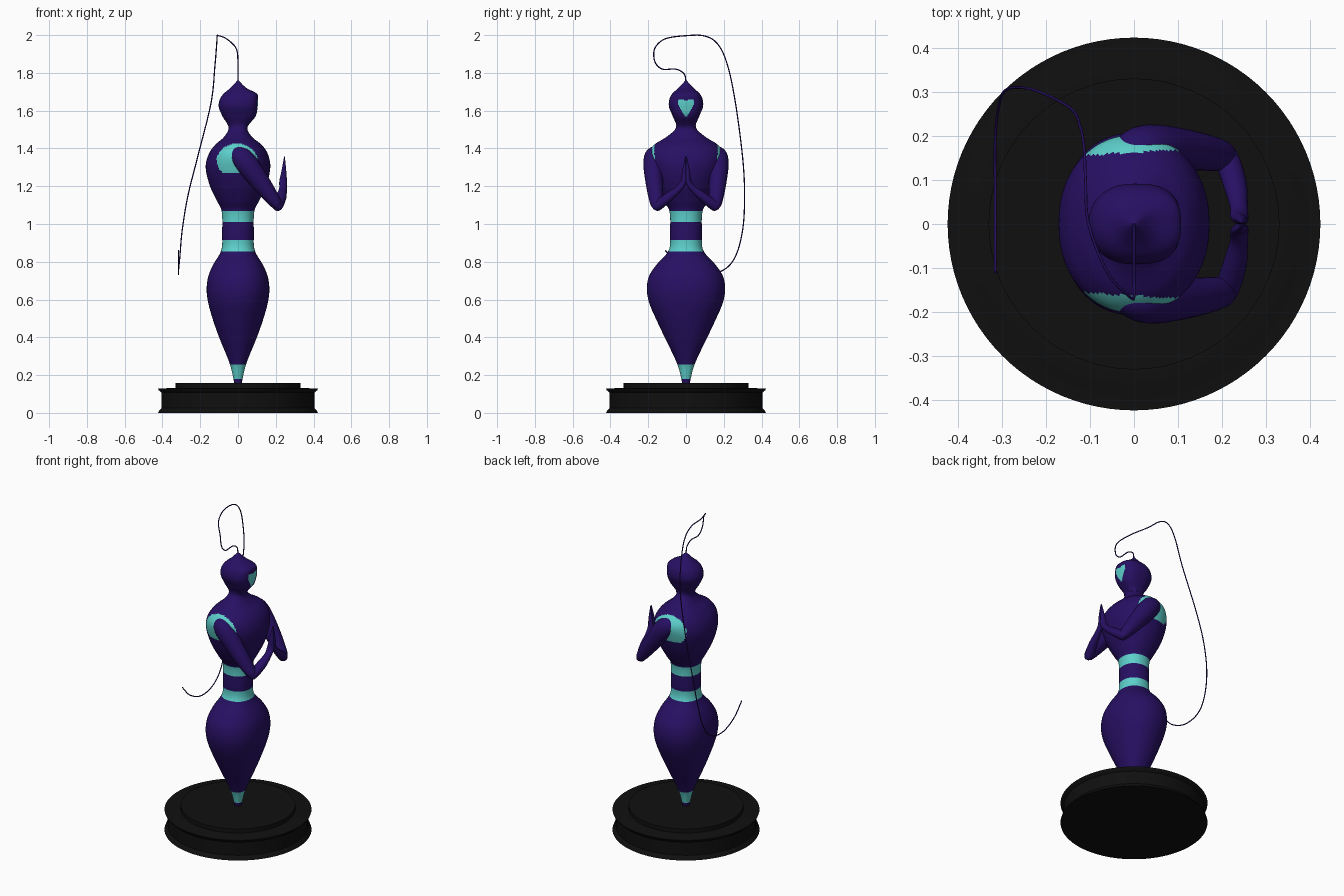
import bpy, math
from mathutils import Vector

cube = bpy.data.objects.get("Cube")
if cube:
    bpy.data.objects.remove(cube, do_unlink=True)


def material(name, colour):
    m = bpy.data.materials.new(name)
    m.use_nodes = True
    m.diffuse_color = (*colour, 1)
    bsdf = next(n for n in m.node_tree.nodes if n.type == 'BSDF_PRINCIPLED')
    bsdf.inputs["Base Color"].default_value = (*colour, 1)
    bsdf.inputs["Roughness"].default_value = 0.6
    return m


purple = material("deep purple", (0.02, 0.005, 0.125))
teal = material("teal", (0.11, 0.63, 0.6))
black = material("black", (0.005, 0.005, 0.005))


def smooth_rows(rows, t):
    """Cubic interpolation of rows keyed by their first value."""
    i = max(k for k in range(len(rows) - 1) if rows[k][0] <= t or k == 0)
    a, b = rows[i], rows[i + 1]
    p, n = rows[max(i - 1, 0)], rows[min(i + 2, len(rows) - 1)]
    h = b[0] - a[0]
    u = (t - a[0]) / h
    out = []
    for c in range(1, len(a)):
        ta = (b[c] - p[c]) / (b[0] - p[0]) * h
        tb = (n[c] - a[c]) / (n[0] - a[0]) * h
        out.append((2*u**3 - 3*u**2 + 1)*a[c] + (u**3 - 2*u**2 + u)*ta
                   + (3*u**2 - 2*u**3)*b[c] + (u**3 - u**2)*tb)
    return out


def skin(name, rings, mats, rule=None, angle=50):
    """Join rings of points into a closed, smooth shaded surface."""
    n = len(rings[0])
    verts = [v for r in rings for v in r]
    faces = [(j*n + i, j*n + (i + 1) % n, (j + 1)*n + (i + 1) % n, (j + 1)*n + i)
             for j in range(len(rings) - 1) for i in range(n)]
    faces += [tuple(reversed(range(n))), tuple(range(len(verts) - n, len(verts)))]
    me = bpy.data.meshes.new(name)
    me.from_pydata(verts, [], faces)
    for m in mats:
        me.materials.append(m)
    if rule:
        for p in me.polygons:
            p.material_index = int(rule(p.center))
    ob = bpy.data.objects.new(name, me)
    bpy.context.collection.objects.link(ob)
    bpy.ops.object.select_all(action='DESELECT')
    ob.select_set(True)
    bpy.context.view_layer.objects.active = ob
    bpy.ops.object.shade_smooth_by_angle(angle=math.radians(angle))
    return ob


# Figure profile: height, back depth, front depth, half width
profile = [
    (.15, .018, .018, .018), (.255, .042, .042, .045), (.4, .1, .1, .113),
    (.5, .135, .135, .16), (.58, .157, .157, .194), (.65, .166, .166, .207),
    (.72, .158, .158, .197), (.78, .134, .134, .16), (.86, .089, .089, .092),
    (.95, .084, .084, .085), (1.07, .087, .087, .088), (1.12, .11, .11, .118),
    (1.2, .148, .148, .16), (1.3, .171, .171, .193), (1.37, .155, .158, .2),
    (1.42, .12, .125, .168), (1.46, .075, .075, .105), (1.51, .05, .05, .053),
    (1.57, .082, .093, .07), (1.62, .102, .104, .09), (1.66, .096, .106, .088),
    (1.69, .076, .1, .073), (1.72, .04, .045, .04), (1.76, .003, .003, .003)]


def body(name, low, high, power, rule):
    step, seg = .005, 128
    rings = []
    for k in range(round((high - low) / step) + 1):
        z = low + k*step
        back, front, side = smooth_rows(profile, z)
        ring = []
        for i in range(seg):
            c, s = math.cos(math.tau*i/seg), math.sin(math.tau*i/seg)
            e = 2 / power if c > 0 else 2 / 2.2
            ring.append((math.copysign(abs(c)**e, c) * (front if c > 0 else back),
                         math.copysign(abs(s)**e, s) * side, z))
        rings.append(ring)
    return skin(name, rings, [purple, teal], rule)


def shoulder_patch(p):
    inside = ((p.x + .005) / .108)**2 + ((p.z - 1.335) / .09)**2 < 1
    return inside and abs(p.y) > .115 and p.z > 1.27


def face_heart(p):
    half = .04 * min(1, max(0, (p.z - 1.565) / .065))**.8
    top = 1.662 - (.008 if abs(p.y) < .006 else 0)
    return p.x > .05 and abs(p.y) < half and p.z < top


body("lower_body", .15, .855, 2.2, lambda p: .18 < p.z < .255)
body("waist", .855, 1.07, 2.2, lambda p: p.z < .915 or p.z > 1.01)
body("torso", 1.07, 1.51, 2.2, shoulder_patch)
body("head", 1.51, 1.76, 2.8, face_heart)


def tube(name, rows, mat, steps, seg):
    """Sweep an ellipse; rows hold x, y, z, radius across, radius sideways."""
    keyed = [(i, *r) for i, r in enumerate(rows)]
    samples = [smooth_rows(keyed, (len(rows) - 1)*k/steps) for k in range(steps + 1)]
    pts = [Vector(s[:3]) for s in samples]
    rings = []
    side = Vector((0, 1, 0))
    for k, s in enumerate(samples):
        d = (pts[min(k + 1, steps)] - pts[max(k - 1, 0)]).normalized()
        side = (side - d*side.dot(d)).normalized()
        across = side.cross(d)
        rings.append([pts[k] + across*s[3]*math.cos(math.tau*i/seg)
                      + side*s[4]*math.sin(math.tau*i/seg) for i in range(seg)])
    return skin(name, rings, [mat])


# Arms with the palms pressed together
upper_arm = [(-.03, .15, 1.395, .015, .015), (-.005, .163, 1.37, .05, .046),
             (.04, .172, 1.325, .06, .054), (.12, .168, 1.22, .05, .046),
             (.19, .157, 1.125, .035, .037), (.212, .152, 1.095, .024, .027),
             (.22, .15, 1.083, .004, .004)]
forearm = [(.202, .17, 1.08, .006, .006), (.208, .157, 1.092, .026, .026),
           (.228, .095, 1.14, .028, .024), (.238, .04, 1.185, .021, .017),
           (.239, .014, 1.225, .021, .014), (.243, .01, 1.28, .013, .01),
           (.246, .003, 1.357, .002, .002)]
for label, sign in (("left", 1), ("right", -1)):
    for part, rows in (("upper_arm", upper_arm), ("forearm", forearm)):
        tube(f"{label}_{part}",
             [(x, y*sign, z, a, b) for x, y, z, a, b in rows], purple, 48, 28)

# Thin trailing cord from the crown of the head
cord = [(0, 0, 1.75), (0, -.01, 1.795), (0, -.055, 1.82), (0, -.125, 1.82),
        (0, -.165, 1.86), (-.01, -.165, 1.93), (-.06, -.11, 1.98),
        (-.103, 0, 1.997), (-.11, .1, 1.995), (-.113, .17, 1.95),
        (-.122, .22, 1.84), (-.143, .262, 1.64), (-.215, .3, 1.35),
        (-.265, .31, 1.15), (-.295, .3, .97), (-.308, .26, .825),
        (-.315, .19, .752), (-.315, .08, .735), (-.315, -.03, .78),
        (-.315, -.11, .86)]
tube("cord", [(*p, .0032, .0032) for p in cord], purple, 180, 8)


# Round stepped stand
def turned(name, outline):
    seg = 96
    return skin(name, [[(r*math.cos(math.tau*i/seg), r*math.sin(math.tau*i/seg), z)
                        for i in range(seg)] for r, z in outline], [black], angle=30)


turned("stand", [(.423, 0), (.42, .008), (.405, .025), (.405, .107),
                 (.42, .12), (.423, .128), (.385, .128), (.375, .132), (.33, .132)])
turned("stand_step", [(.33, .125), (.33, .157), (.31, .157)])
